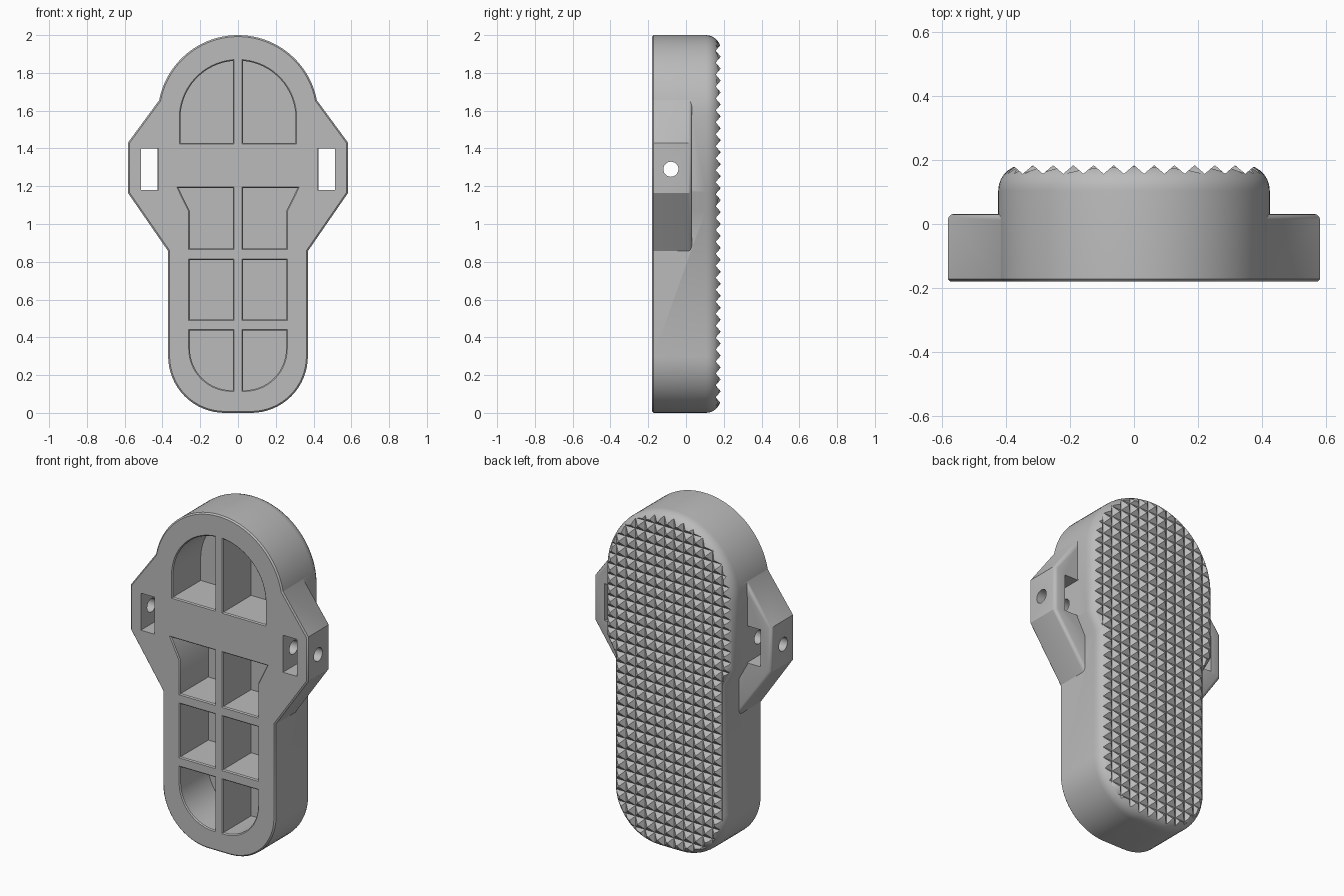
import bpy
import bmesh
import math
from mathutils import Vector

cube = bpy.data.objects.get("Cube")
if cube:
    bpy.data.objects.remove(cube, do_unlink=True)

FRONT, BACK = -0.18, 0.185


def arc(cx, cz, r, a0, a1, n=16):
    """Points on a circle from angle a0 to a1 (degrees)."""
    angles = [math.radians(a0 + (a1 - a0) * i / n) for i in range(n + 1)]
    return [(cx + r * math.cos(a), cz + r * math.sin(a)) for a in angles]


def mirror(pts):
    return [(-x, z) for x, z in reversed(pts)]


def inset(pts, d):
    """Mitred inset of a counter-clockwise outline; negative d grows it."""
    out = []
    for i, p in enumerate(pts):
        p = Vector(p)
        e0 = (p - Vector(pts[i - 1])).normalized()
        e1 = (Vector(pts[(i + 1) % len(pts)]) - p).normalized()
        n0, n1 = Vector((-e0.y, e0.x)), Vector((-e1.y, e1.x))
        out.append(p + (n0 + n1) * d / (1 + n0.dot(n1)))
    return out


def loft(name, outlines, rings, place=lambda u, v, w: (u, w, v)):
    """Closed solid per outline; rings are (depth, inset) pairs."""
    bm = bmesh.new()
    for pts in outlines:
        loops = [[bm.verts.new(place(u, v, w)) for u, v in inset(pts, d)]
                 for w, d in rings]
        bm.faces.new(loops[0])
        bm.faces.new(loops[-1])
        for a, b in zip(loops, loops[1:]):
            for i in range(len(a)):
                bm.faces.new((a[i - 1], a[i], b[i], b[i - 1]))
    bmesh.ops.recalc_face_normals(bm, faces=bm.faces)
    mesh = bpy.data.meshes.new(name)
    bm.to_mesh(mesh)
    bm.free()
    obj = bpy.data.objects.new(name, mesh)
    bpy.context.collection.objects.link(obj)
    return obj


def combine(target, other, operation):
    mod = target.modifiers.new(operation, 'BOOLEAN')
    mod.operation = operation
    mod.solver = 'EXACT'
    mod.object = other
    bpy.context.view_layer.objects.active = target
    bpy.ops.object.modifier_apply(modifier=mod.name)
    bpy.data.objects.remove(other, do_unlink=True)


# Main body: wide rounded top, narrower rounded foot, filleted back edge
half = (arc(0.07, 0.3, 0.3, -90, 0) + [(0.37, 1.07), (0.425, 1.17)]
        + arc(0, 1.575, 0.425, 0, 90, 24))
body_outline = half + mirror(half)[1:]
R = 0.08
fillet = [(BACK - R + R * math.sin(a), R - R * math.cos(a))
          for a in [math.pi / 2 * i / 7 for i in range(8)]]
body = loft("pedal_body", [body_outline],
            [(FRONT, 0.008), (FRONT + 0.008, 0)] + fillet)

# Side lugs, one slab running through the body
lug = [(0.3, 0.755), (0.583, 1.165), (0.583, 1.43), (0.3, 1.815)]
lugs = loft("side_lugs", [lug + mirror(lug)],
            [(FRONT, 0.008), (FRONT + 0.008, 0), (0.012, 0),
             (0.022, 0.003), (0.029, 0.01), (0.032, 0.02)])
combine(body, lugs, 'UNION')

# Front pockets, leaving the ribs between them
RIB = 0.027
pockets = [
    [(RIB, 1.43), (0.305, 1.43)] + arc(0, 1.56, 0.305, 0, 85),
    [(RIB, 0.87), (0.255, 0.87), (0.255, 1.067), (0.315, 1.19), (RIB, 1.19)],
    [(RIB, 0.495), (0.255, 0.495), (0.255, 0.81), (RIB, 0.81)],
    [(RIB, 0.12)] + arc(0.035, 0.34, 0.22, -90, 0) + [(0.255, 0.435), (RIB, 0.435)],
]
pockets += [mirror(p) for p in pockets]
cutter = loft("pocket_cutter", pockets,
              [(FRONT - 0.01, -0.016), (FRONT + 0.006, 0), (0.085, 0)])
combine(body, cutter, 'DIFFERENCE')

# Strap slots through the lugs
slot = [(0.422, 1.18), (0.513, 1.18), (0.513, 1.4), (0.422, 1.4)]
cutter = loft("slot_cutter", [slot, mirror(slot)], [(FRONT - 0.02, 0), (0.04, 0)])
combine(body, cutter, 'DIFFERENCE')

# Pin hole running sideways through everything
cutter = loft("pin_cutter", [arc(-0.08, 1.29, 0.04, 0, 345, 23)],
              [(-0.7, 0), (0.7, 0)], lambda u, v, w: (w, u, v))
combine(body, cutter, 'DIFFERENCE')

# Grip teeth: two crossing sets of V grooves cut into the back
PITCH, VALLEY, PEAK = 0.0633, 0.157, 0.184


def sawtooth(centre, count):
    zigzag = [(centre + PITCH * i / 2, VALLEY if i % 2 else PEAK)
              for i in range(-count, count + 1)]
    return zigzag + [(zigzag[-1][0], 0.3), (zigzag[0][0], 0.3)]


for name, centre, count, span, place in (
        ("upright_grooves", 0, 18, (-0.1, 2.1), lambda u, v, w: (u, v, w)),
        ("level_grooves", 1, 36, (-0.7, 0.7), lambda u, v, w: (w, v, u))):
    cutter = loft(name, [sawtooth(centre, count)], [(w, 0) for w in span], place)
    combine(body, cutter, 'DIFFERENCE')

# Single grey material and smooth shading with sharp edges kept
grey = bpy.data.materials.new("plain_grey")
grey.use_nodes = True
colour = (0.5, 0.5, 0.5, 1)
grey.diffuse_color = colour
grey.node_tree.nodes["Principled BSDF"].inputs["Base Color"].default_value = colour
body.data.materials.clear()
body.data.materials.append(grey)

bpy.ops.object.select_all(action='DESELECT')
body.select_set(True)
bpy.context.view_layer.objects.active = body
bpy.ops.object.shade_smooth_by_angle(angle=math.radians(30))
